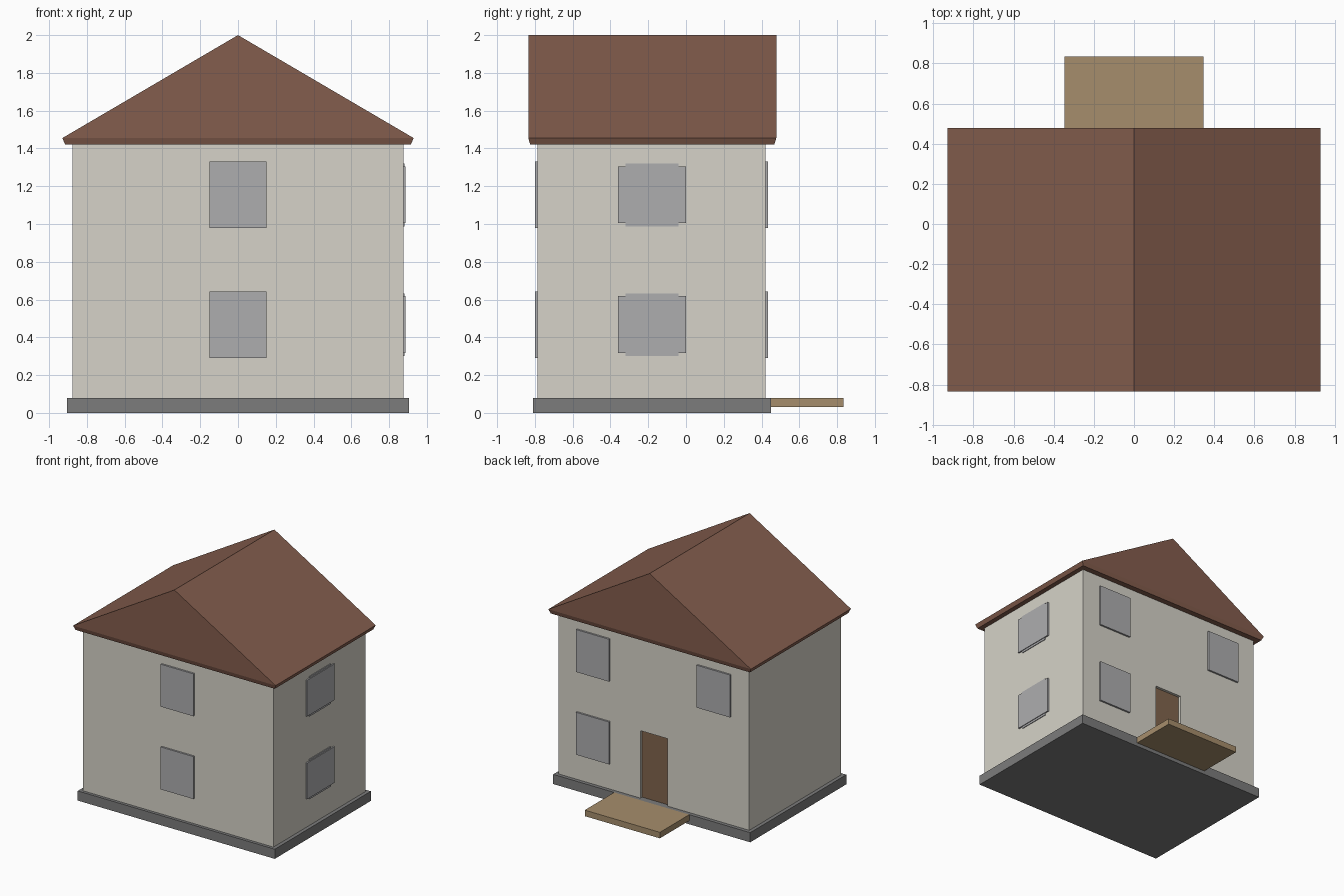
import bpy, bmesh

if "Cube" in bpy.data.objects:
    bpy.data.objects.remove(bpy.data.objects["Cube"])


def material(name, rgb):
    m = bpy.data.materials.new(name)
    m.diffuse_color = (*rgb, 1)
    m.use_nodes = True
    m.node_tree.nodes["Principled BSDF"].inputs["Base Color"].default_value = m.diffuse_color
    return m


CREAM = material("plaster", (0.67, 0.65, 0.58))
BROWN = material("roof_tile", (0.23, 0.11, 0.075))
STONE = material("stone", (0.2, 0.2, 0.2))
PANE = material("pane", (0.42, 0.42, 0.43))
WOOD = material("door_wood", (0.22, 0.13, 0.075))
SAND = material("step_wood", (0.38, 0.27, 0.15))


def mesh_object(name, bm, mat):
    bmesh.ops.recalc_face_normals(bm, faces=bm.faces)
    me = bpy.data.meshes.new(name)
    bm.to_mesh(me)
    bm.free()
    ob = bpy.data.objects.new(name, me)
    bpy.context.collection.objects.link(ob)
    if mat:
        me.materials.append(mat)
    return ob


def box(name, x, y, z, mat=None):
    bm = bmesh.new()
    bmesh.ops.create_cube(bm, size=1)
    for v in bm.verts:
        v.co = [r[0] + (c + 0.5) * (r[1] - r[0]) for c, r in zip(v.co, (x, y, z))]
    return mesh_object(name, bm, mat)


# Foundation, walls and entrance step
box("foundation", (-0.905, 0.905), (-0.81, 0.45), (0, 0.08), STONE)
walls = box("walls", (-0.875, 0.875), (-0.785, 0.42), (0.08, 1.42), CREAM)
box("entrance_step", (-0.345, 0.345), (0.45, 0.835), (0.03, 0.08), SAND)

# Recessed back door
cutter = box("door_cutter", (-0.125, 0.125), (0.395, 0.5), (0.0, 0.64))
cutter.hide_render = True
cutter.hide_viewport = True
cut = walls.modifiers.new("door_opening", "BOOLEAN")
cut.object = cutter
cut.solver = "EXACT"
box("door", (-0.125, 0.125), (0.38, 0.398), (0.08, 0.64), WOOD)

# Gable roof: tapered eaves under a triangular prism
bm = bmesh.new()
rings = []
for inset, z in ((0.015, 1.42), (0, 1.455)):
    x, y0, y1 = 0.93 - inset, -0.835 + inset * 0.7, 0.478 - inset * 0.7
    rings.append([bm.verts.new(p) for p in ((-x, y0, z), (x, y0, z), (x, y1, z), (-x, y1, z))])
low, top = rings
front = bm.verts.new((0, -0.835, 2))
back = bm.verts.new((0, 0.478, 2))
bm.faces.new(low)
for i in range(4):
    j = (i + 1) % 4
    bm.faces.new((low[i], low[j], top[j], top[i]))
bm.faces.new((top[0], top[1], front))
bm.faces.new((top[2], top[3], back))
bm.faces.new((top[1], top[2], back, front))
bm.faces.new((top[3], top[0], front, back))
mesh_object("roof", bm, BROWN)

# Windows on both floors
for floor, z in (("lower", 0.468), ("upper", 1.155)):
    h = (z - 0.177, z + 0.175)
    box(f"front_window_{floor}", (-0.15, 0.15), (-0.8, -0.775), h, PANE)
    for side, x in (("left", -0.555), ("right", 0.555)):
        if (floor, side) != ("lower", "left"):
            box(f"back_window_{floor}_{side}", (x - 0.152, x + 0.152), (0.41, 0.435), h, PANE)
    # Side windows have a taller, narrower frame behind the pane
    box(f"side_window_{floor}", (0.865, 0.887), (-0.36, 0), (z - 0.15, z + 0.15), PANE)
    box(f"side_frame_{floor}", (0.865, 0.881), (-0.32, -0.04), (z - 0.167, z + 0.164), PANE)
